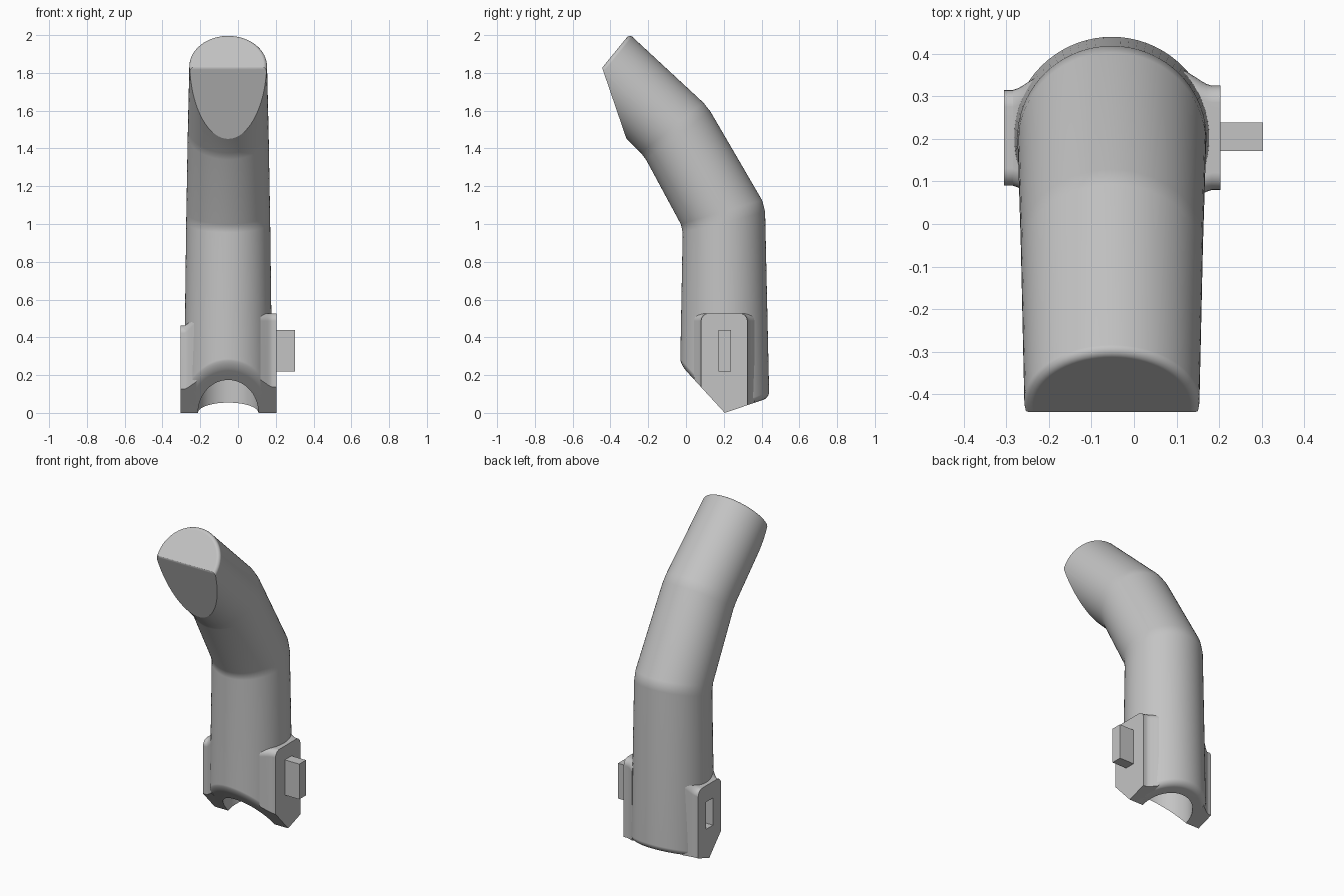
import bpy, bmesh
from math import sin, cos, pi, radians
from mathutils import Vector

old = bpy.data.objects.get("Cube")
if old:
    bpy.data.objects.remove(old, do_unlink=True)

N = 72                      # sides of the round body
CX, CY = -0.052, 0.205      # axis of the socket
BORE, BASE, FILLET = 0.16, 0.235, 0.03

grey = bpy.data.materials.new("plain grey")
grey.use_nodes = True
grey.diffuse_color = (0.55, 0.55, 0.55, 1)
grey.node_tree.nodes["Principled BSDF"].inputs["Base Color"].default_value = (0.55, 0.55, 0.55, 1)


def vee(y):
    """Height of the V-shaped underside."""
    return max((CY - y) * 1.09, (y - CY) * 0.34)


def finish(name, bm):
    bmesh.ops.recalc_face_normals(bm, faces=bm.faces)
    mesh = bpy.data.meshes.new(name)
    bm.to_mesh(mesh)
    bm.free()
    mesh.materials.append(grey)
    obj = bpy.data.objects.new(name, mesh)
    bpy.context.collection.objects.link(obj)
    return obj


def loft(rings):
    """Skin a list of equal closed rings and cap both ends."""
    bm = bmesh.new()
    loops = [[bm.verts.new(p) for p in ring] for ring in rings]
    for a, b in zip(loops, loops[1:]):
        for i in range(len(a)):
            j = (i + 1) % len(a)
            bm.faces.new((a[i], a[j], b[j], b[i]))
    bm.faces.new(loops[0])
    bm.faces.new(loops[-1])
    return bm


def box(name, lo, hi):
    bm = bmesh.new()
    bmesh.ops.create_cube(bm, size=1)
    for v in bm.verts:
        v.co = [(l + h) / 2 + c * (h - l) for l, h, c in zip(lo, hi, v.co)]
    return finish(name, bm)


def socket_ring(r, height):
    """Vertical-axis ring; height is a function of y."""
    ring = []
    for i in range(N):
        a = 2 * pi * i / N
        y = CY + r * sin(a)
        ring.append(Vector((CX + r * cos(a), y, height(y))))
    return ring


def slanted_ring(front, back, rx):
    """Elliptical ring spanning two (y, z) points."""
    f, b = Vector((CX, *front)), Vector((CX, *back))
    mid, half = (f + b) / 2, (b - f) / 2
    return [mid + half * sin(2 * pi * i / N) + Vector((rx * cos(2 * pi * i / N), 0, 0))
            for i in range(N)]


def between(a, b, t):
    return [p.lerp(q, t) for p, q in zip(a, b)]


# Finger body: bore, V-shaped rim, three bent sections, rounded end
rings = [socket_ring(BORE, lambda y: 0.9), socket_ring(BORE, vee)]
for k in range(6):
    a = k * pi / 10
    rings.append(socket_ring(BASE - FILLET * (1 - sin(a)),
                             lambda y, a=a: vee(y) + FILLET * (1 - cos(a))))
base = rings[-1]
knuckle = slanted_ring((-0.017, 0.98), (0.418, 1.10), 0.222)
joint = slanted_ring((-0.222, 1.36), (0.113, 1.623), 0.214)
end = slanted_ring((-0.559, 1.686), (-0.30, 2.004), 0.206)
rings += [between(base, knuckle, 0.965), between(knuckle, joint, 0.05),
          between(knuckle, joint, 0.95), between(joint, end, 0.05)]
axis = Vector((0, -0.775, 0.632))
centre = sum(end, Vector()) / N
for k in range(6):
    a = k * pi / 10
    rings.append([centre + (p - centre) * (0.9 + 0.1 * cos(a)) - axis * 0.02 * (1 - sin(a))
                  for p in end])
bm = loft(rings)


def slice_off(point, normal):
    """Trim the upper sections with a plane and close the cut."""
    verts = [v for v in bm.verts if v.co.z > 0.95 and v.co.z != 0.9]
    keep = set(verts)
    edges = [e for e in bm.edges if all(v in keep for v in e.verts)]
    faces = [f for f in bm.faces if all(v in keep for v in f.verts)]
    bmesh.ops.bisect_plane(bm, geom=verts + edges + faces, dist=1e-5, plane_co=point,
                           plane_no=normal, clear_outer=True)
    bmesh.ops.holes_fill(bm, edges=[e for e in bm.edges if e.is_boundary], sides=0)


# Flat finger pad, then a softened edge between pad and end
pad = Vector((0, -0.946, -0.324)).normalized()
corner = Vector((0, -0.446, 1.833))
slice_off(corner, pad)
bisector = (pad + axis).normalized()
soft = 0.035
hub = corner - bisector * soft / bisector.dot(pad)
for t in (0.25, 0.5, 0.75):
    n = pad.lerp(axis, t).normalized()
    slice_off(hub + n * soft, n)
body = finish("finger_body", bm)


def side_plate(name, side, x_out, y0, y1, top, top_flare):
    """Plate with rounded top corners that flares into the body."""
    sections = []
    for depth, o in ((0, 0), (0.02, 0), (0.032, 0.004), (0.045, 0.011),
                     (0.06, 0.021), (0.085, 0.037)):
        lo, hi, z = y0 - o, y1 + o, top + o * top_flare
        r = 0.04
        outline = [(lo, vee(lo)), (CY, 0), (hi, vee(hi))]
        for cy, start in ((hi - r, 0), (lo + r, pi / 2)):
            for k in range(7):
                a = start + k * pi / 12
                outline.append((cy + r * cos(a), z - r + r * sin(a)))
        sections.append([Vector((x_out - side * depth, y, h)) for y, h in outline])
    return finish(name, loft(sections))


left_plate = side_plate("left_plate", 1, 0.203, 0.08, 0.325, 0.527, 0)
right_plate = side_plate("right_plate", -1, -0.305, 0.09, 0.315, 0.462, 1.5)

# Tab on one side, matching slot on the other
box("tab", (0.19, 0.172, 0.22), (0.303, 0.238, 0.44))
cutter = box("slot_cutter", (-0.34, 0.17, 0.19), (-0.22, 0.24, 0.36))
cutter.hide_render = True
for obj in (body, right_plate):
    cut = obj.modifiers.new("slot", 'BOOLEAN')
    cut.operation = 'DIFFERENCE'
    cut.solver = 'EXACT'
    cut.object = cutter
bpy.context.view_layer.update()
graph = bpy.context.evaluated_depsgraph_get()
for obj in (body, right_plate):
    mesh = bpy.data.meshes.new_from_object(obj.evaluated_get(graph))
    obj.modifiers.clear()
    obj.data = mesh
bpy.data.objects.remove(cutter, do_unlink=True)

# Smooth shading with crisp edges
for obj in (body, left_plate, right_plate):
    bpy.ops.object.select_all(action='DESELECT')
    obj.select_set(True)
    bpy.context.view_layer.objects.active = obj
    bpy.ops.object.shade_smooth_by_angle(angle=radians(25))
    weighted = obj.modifiers.new("even_shading", 'WEIGHTED_NORMAL')
    weighted.keep_sharp = True
